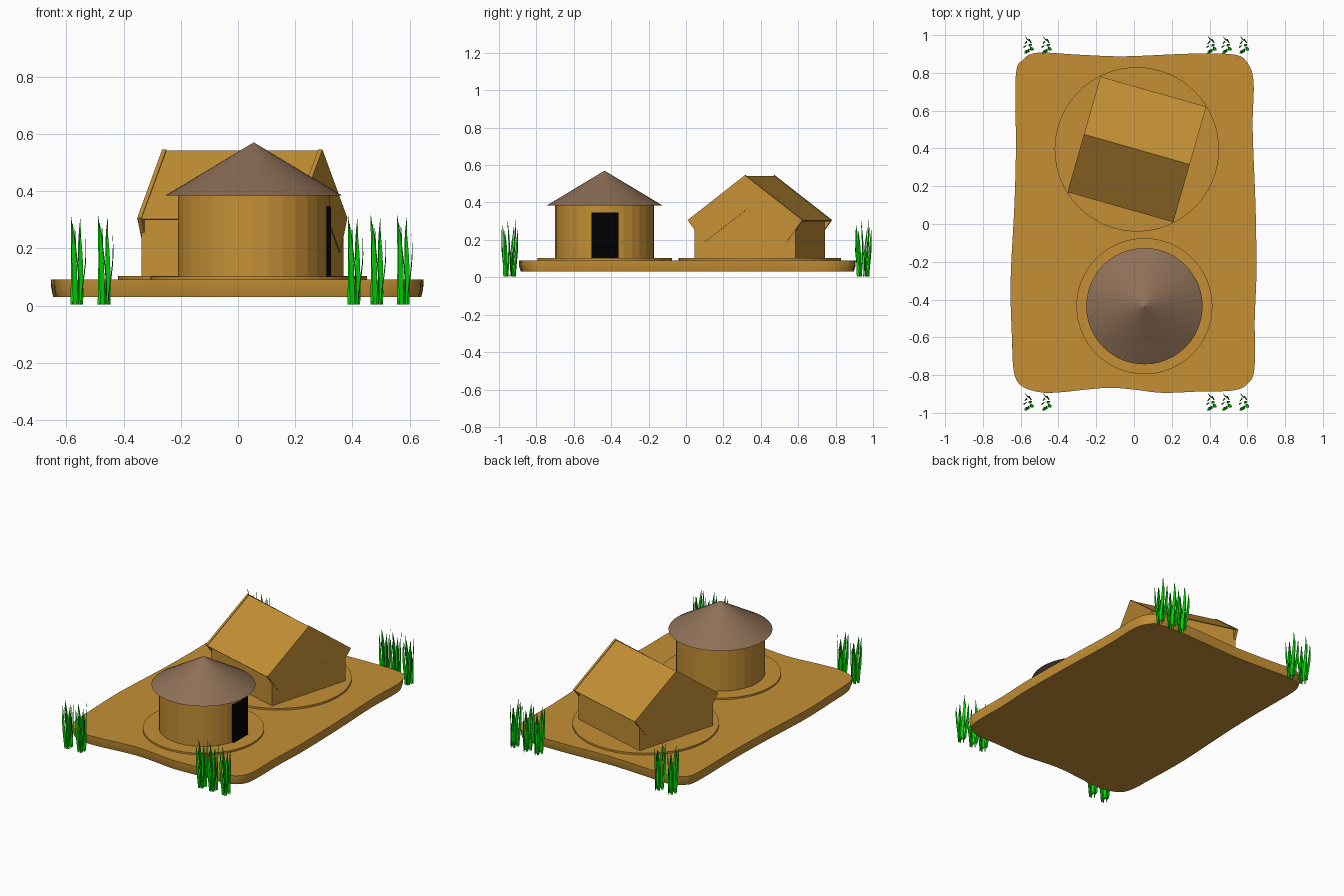
import bpy, bmesh, math, random
from mathutils import Vector

if "Cube" in bpy.data.objects:
    bpy.data.objects.remove(bpy.data.objects["Cube"])

random.seed(7)


def material(name, rgb):
    m = bpy.data.materials.new(name)
    m.diffuse_color = (*rgb, 1)
    m.use_nodes = True
    m.node_tree.nodes["Principled BSDF"].inputs["Base Color"].default_value = m.diffuse_color
    return m


CLAY = material("clay", (0.56, 0.28, 0.036))
THATCH = material("thatch brown", (0.27, 0.16, 0.095))
BLACK = material("door black", (0.0, 0.0, 0.0))
GREEN = material("reed green", (0.0, 0.64, 0.0))


def finish(name, bm, mat):
    bmesh.ops.recalc_face_normals(bm, faces=bm.faces)
    me = bpy.data.meshes.new(name)
    bm.to_mesh(me)
    bm.free()
    me.materials.append(mat)
    ob = bpy.data.objects.new(name, me)
    bpy.context.collection.objects.link(ob)
    return ob


def cone(name, x, y, r1, r2, z0, z1, sides, mat):
    bm = bmesh.new()
    bmesh.ops.create_cone(bm, cap_ends=True, segments=sides, radius1=r1,
                          radius2=r2, depth=z1 - z0)
    ob = finish(name, bm, mat)
    ob.location = (x, y, (z0 + z1) / 2)
    return ob


def loft(name, rings, mat):
    """Join rings of equal point count and cap both ends."""
    bm = bmesh.new()
    rows = [[bm.verts.new(p) for p in ring] for ring in rings]
    n = len(rows[0])
    for a, b in zip(rows, rows[1:]):
        for i in range(n):
            j = (i + 1) % n
            bm.faces.new((a[i], a[j], b[j], b[i]))
    bm.faces.new(rows[0])
    bm.faces.new(rows[-1])
    return finish(name, bm, mat)


# Ground slab: softly wavy rounded rectangle
outline = [(-0.50, -0.888), (-0.40, -0.89), (-0.15, -0.866), (0.0, -0.875),
           (0.15, -0.892), (0.35, -0.885), (0.52, -0.88), (0.60, -0.845),
           (0.637, -0.76), (0.638, -0.5), (0.647, -0.25), (0.642, 0.1),
           (0.627, 0.5), (0.632, 0.75), (0.60, 0.85), (0.53, 0.895),
           (0.3, 0.90), (-0.05, 0.886), (-0.3, 0.895), (-0.51, 0.905),
           (-0.59, 0.865), (-0.625, 0.78), (-0.624, 0.4), (-0.632, 0.1),
           (-0.652, -0.3), (-0.645, -0.6), (-0.635, -0.78), (-0.595, -0.855)]


def spline(pts, steps=5):
    out, n = [], len(pts)
    for i in range(n):
        a, b, c, d = (Vector(pts[(i + k) % n]) for k in (-1, 0, 1, 2))
        for s in range(steps):
            t = s / steps
            out.append(0.5 * (2 * b + (c - a) * t + (2 * a - 5 * b + 4 * c - d) * t * t
                              + (3 * b - a - 3 * c + d) * t ** 3))
    return out


edge = spline(outline)
slab = loft("ground_slab", [[(p.x * s, p.y * s, z) for p in edge] for z, s in
                            ((0.03, 0.99), (0.06, 1.0), (0.091, 1.002))], CLAY)
bpy.context.view_layer.objects.active = slab
slab.select_set(True)
bpy.ops.object.shade_smooth_by_angle(angle=math.radians(35))

# Round hut with its plinth, thatched cone and door
HX, HY = 0.055, -0.435
cone("hut_plinth", HX, HY, 0.36, 0.36, 0.06, 0.102, 64, CLAY)
cone("hut_wall", HX, HY, 0.265, 0.265, 0.09, 0.388, 32, CLAY)
cone("hut_roof", HX, HY, 0.308, 0.0, 0.385, 0.57, 48, THATCH)
bm = bmesh.new()
bmesh.ops.create_cube(bm, size=1)
door = finish("hut_door", bm, BLACK)
door.scale = (0.10, 0.145, 0.245)
door.location = (0.275, -0.433, 0.2245)

# Gabled house: extruded wall and roof profiles, turned on its plinth
GX, GY = 0.015, 0.395
cone("house_plinth", GX, GY, 0.435, 0.435, 0.06, 0.103, 64, CLAY)


def extrude_profile(name, profile, u0, u1):
    ob = loft(name, [[(u, v, z) for v, z in profile] for u in (u0, u1)], CLAY)
    ob.location = (GX, GY, 0)
    ob.rotation_euler.z = math.radians(-15.9)
    return ob


extrude_profile("house_wall", [(-0.281, 0.09), (0.281, 0.09), (0.281, 0.32),
                               (0, 0.53), (-0.281, 0.32)], -0.287, 0.287)
# thin roof sheet between two deep gable boards
extrude_profile("house_roof", [(0.318, 0.303), (0, 0.541), (-0.318, 0.303),
                               (-0.315, 0.299), (0, 0.535), (0.315, 0.299)],
                -0.282, 0.282)
board = [(0.319, 0.306), (0, 0.546), (-0.319, 0.306),
         (-0.228, 0.185), (0, 0.357), (0.228, 0.185)]
for side in (-1, 1):
    extrude_profile("gable_board", board, side * 0.276, side * 0.291)


# Reed tufts: tapered, bending three-sided blades
def add_blade(bm, x, y, height, lean, turn, width):
    prev = None
    phase = random.uniform(0, 6)
    for k in range(8):
        t = k / 7
        w = width * (0.75 + 0.9 * t - 1.6 * t ** 2.5)
        wave = 0.006 * math.sin(4.5 * t + phase)
        cx = x + lean.x * t * t + wave * math.sin(turn)
        cy = y + lean.y * t * t + wave * math.cos(turn)
        ring = []
        for a, f in ((0, 1), (math.pi, 1), (math.pi / 2, 0.4)):
            ring.append(bm.verts.new((cx + math.cos(a + turn) * w * f,
                                      cy + math.sin(a + turn) * w * f, height * t)))
        if prev:
            for i in range(3):
                j = (i + 1) % 3
                bm.faces.new((prev[i], prev[j], ring[j], ring[i]))
        else:
            bm.faces.new(ring)
        prev = ring
    bm.faces.new(prev)


bm = bmesh.new()
for i in range(8):
    ang = i * 2.4
    r = 0.3 + 0.7 * math.sqrt((i + 0.5) / 8)
    x, y = 0.021 * r * math.cos(ang), 0.036 * r * math.sin(ang)
    lean = Vector((x * 0.35 + random.uniform(-0.008, 0.006), y * 0.4))
    add_blade(bm, x, y, random.uniform(0.24, 0.315), lean,
              i * 0.9 + random.uniform(-0.3, 0.3), 0.0095)
tuft = finish("reed_tuft", bm, GREEN)
spots = [(x, s) for s in (-1, 1) for x in (-0.56, -0.465, 0.408, 0.488, 0.58)]
for i, (x, s) in enumerate(spots):
    ob = tuft if i == 0 else tuft.copy()
    if i:
        bpy.context.collection.objects.link(ob)
    ob.location = (x, s * 0.945, 0.004)
